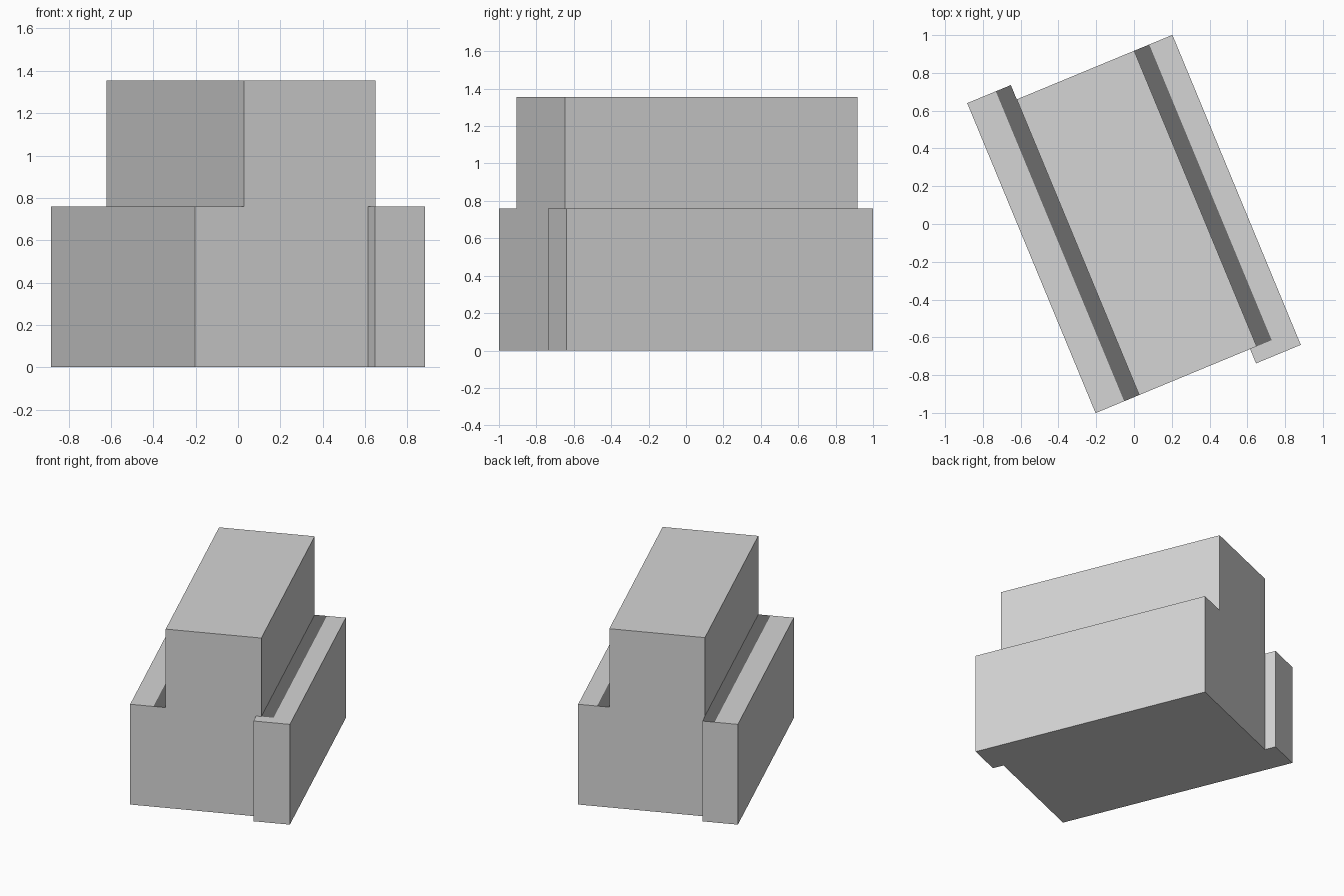
import bpy, bmesh, math
from mathutils import Matrix, Vector

if "Cube" in bpy.data.objects:
    bpy.data.objects.remove(bpy.data.objects["Cube"])

ANGLE = math.radians(22.5)                # plan rotation of the whole building
LEFT, RIGHT, HALF_L = -0.321, 0.352, 0.847  # hall side walls and half length
HALL_H, AISLE_H = 1.355, 0.76
OUTER, END = 0.571, 0.929                 # aisle outer wall and overhanging end
STRIP_W = 0.086                           # dark gutter beside the hall wall


def material(name, value):
    mat = bpy.data.materials.new(name)
    mat.diffuse_color = (value, value, value, 1)
    mat.use_nodes = True
    mat.node_tree.nodes["Principled BSDF"].inputs["Base Color"].default_value = mat.diffuse_color
    return mat


MATS = [material("light grey", 0.665), material("dark grey", 0.15)]


def box(lo, hi):
    bm = bmesh.new()
    bmesh.ops.create_cube(bm, size=1)
    lo, hi = Vector(lo), Vector(hi)
    for v in bm.verts:
        v.co = [(lo[i] + hi[i]) / 2 + v.co[i] * (hi[i] - lo[i]) for i in range(3)]
    return bm


def finish(bm, name, turn=0):
    bm.transform(Matrix.Rotation(ANGLE + turn, 4, 'Z'))
    mesh = bpy.data.meshes.new(name)
    bm.to_mesh(mesh)
    bm.free()
    for mat in MATS:
        mesh.materials.append(mat)
    bpy.context.collection.objects.link(bpy.data.objects.new(name, mesh))


def aisle(name, inner, wall, strip_start, turn):
    """Low side aisle, overhanging the hall at one end, with a dark gutter."""
    bm = box((inner, -END, 0), (OUTER, HALF_L, AISLE_H))
    for co, no in (((wall, 0, 0), (1, 0, 0)), ((wall + STRIP_W, 0, 0), (1, 0, 0)),
                   ((0, -HALF_L, 0), (0, 1, 0))):
        bmesh.ops.bisect_plane(bm, geom=bm.verts[:] + bm.edges[:] + bm.faces[:],
                               plane_co=co, plane_no=no)
    bm.normal_update()
    hidden = []
    for f in bm.faces:
        c = f.calc_center_median()
        if c.x < wall - 0.0005 or (inner == wall and abs(c.x - wall) < 0.0005):
            if c.y > -HALF_L + 0.001:
                hidden.append(f)          # buried in the hall
        elif c.x < wall + STRIP_W and f.normal.z > 0.9 and c.y > strip_start:
            f.material_index = 1
    bmesh.ops.delete(bm, geom=hidden, context='FACES')
    finish(bm, name, turn)


# Tall central hall
finish(box((LEFT, -HALF_L, 0), (RIGHT, HALF_L, HALL_H)), "central_hall")

# Side aisles, the left one turned half round
aisle("right_aisle", 0.3145, RIGHT, -HALF_L, 0)
aisle("left_aisle", -LEFT, -LEFT, -END, math.pi)
